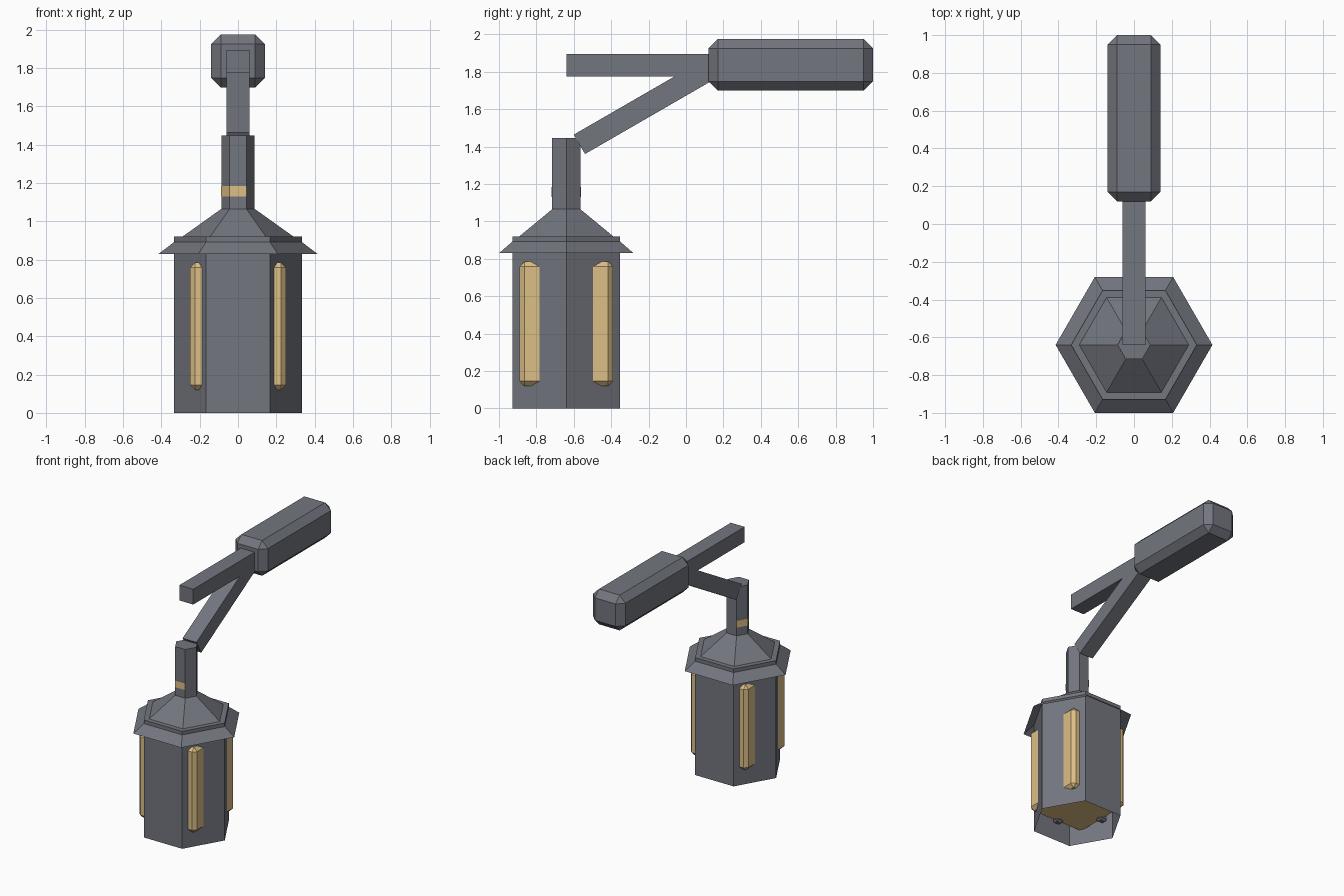
import bpy
import bmesh
from math import cos, sin, radians
from mathutils import Matrix, Vector

cube = bpy.data.objects.get("Cube")
if cube:
    bpy.data.objects.remove(cube)

AXIS_Y = -0.64  # lantern axis


def material(name, rgb):
    mat = bpy.data.materials.new(name)
    mat.use_nodes = True
    mat.diffuse_color = (*rgb, 1)
    mat.node_tree.nodes["Principled BSDF"].inputs["Base Color"].default_value = (*rgb, 1)
    return mat


iron = material("iron grey", (0.17, 0.18, 0.21))
amber = material("amber glass", (0.72, 0.52, 0.24))


def finish(name, bm, mat):
    mesh = bpy.data.meshes.new(name)
    bm.to_mesh(mesh)
    bm.free()
    mesh.materials.append(mat)
    obj = bpy.data.objects.new(name, mesh)
    bpy.context.collection.objects.link(obj)
    return obj


def box(name, size, center, mat, bevel=0.0, tilt=0.0):
    """Box with optional flat chamfer, tilted about x."""
    bm = bmesh.new()
    bmesh.ops.create_cube(bm, size=1)
    bmesh.ops.scale(bm, vec=size, verts=bm.verts)
    if bevel:
        bmesh.ops.bevel(bm, geom=bm.edges[:], offset=bevel, segments=1,
                        profile=0.5, affect='EDGES')
    bm.transform(Matrix.Translation(center) @ Matrix.Rotation(radians(tilt), 4, 'X'))
    return finish(name, bm, mat)


def hex_shell(name, profile, mat, first=0, sides=6, cap=False):
    """Sweep (radius, height) points around the lantern axis in 60 degree steps."""
    bm = bmesh.new()
    closed = sides == 6
    count = 6 if closed else sides + 1
    rings = []
    for r, z in profile:
        angles = [radians(60 * (first + i)) for i in range(count)]
        rings.append([bm.verts.new((r * cos(a), AXIS_Y + r * sin(a), z)) for a in angles])
    for low, high in zip(rings, rings[1:]):
        for i in range(sides):
            j = (i + 1) % count
            bm.faces.new((low[i], low[j], high[j], high[i]))
    if cap:
        bm.faces.new(rings[-1])
    return finish(name, bm, mat)


# Lantern housing (open below), roof and neck
hex_shell("housing", [(0.333, 0), (0.333, 0.92), (0.29, 0.92)], iron)
hex_shell("roof", [(0.29, 0.92), (0.087, 1.065)], iron)
hex_shell("neck", [(0.087, 1.065), (0.087, 1.447)], iron, cap=True)
hex_shell("brim", [(0.415, 0.83), (0.333, 0.892)], iron)

# Band around three sides of the neck
hex_shell("neck_band", [(0.087, 1.13), (0.09, 1.13), (0.09, 1.185), (0.087, 1.185)],
          amber, first=2, sides=3)

# Glowing core whose corners show through the walls
box("glass_core", (0.5, 0.5, 0.665), (0, AXIS_Y, 0.452), amber, bevel=0.026)

# Small posts inside the housing
for i, (x, y) in enumerate([(0.23, 0), (-0.23, 0), (0, 0.22), (0, -0.22)]):
    box(f"inner_post_{i + 1}", (0.07, 0.06, 0.6), (x, AXIS_Y + y, 0.4), iron, bevel=0.015)

# Carrying arm, brace and grip
box("arm", (0.12, 0.84, 0.12), (0, -0.22, 1.835), iron)
start = Vector((0, -0.57, 1.412))
direction = Vector((0, cos(radians(30)), sin(radians(30))))
length = 0.83
box("brace", (0.12, length, 0.12), start + direction * length / 2, iron, tilt=30)
box("grip", (0.28, 0.88, 0.276), (0, 0.56, 1.837), iron, bevel=0.05)
